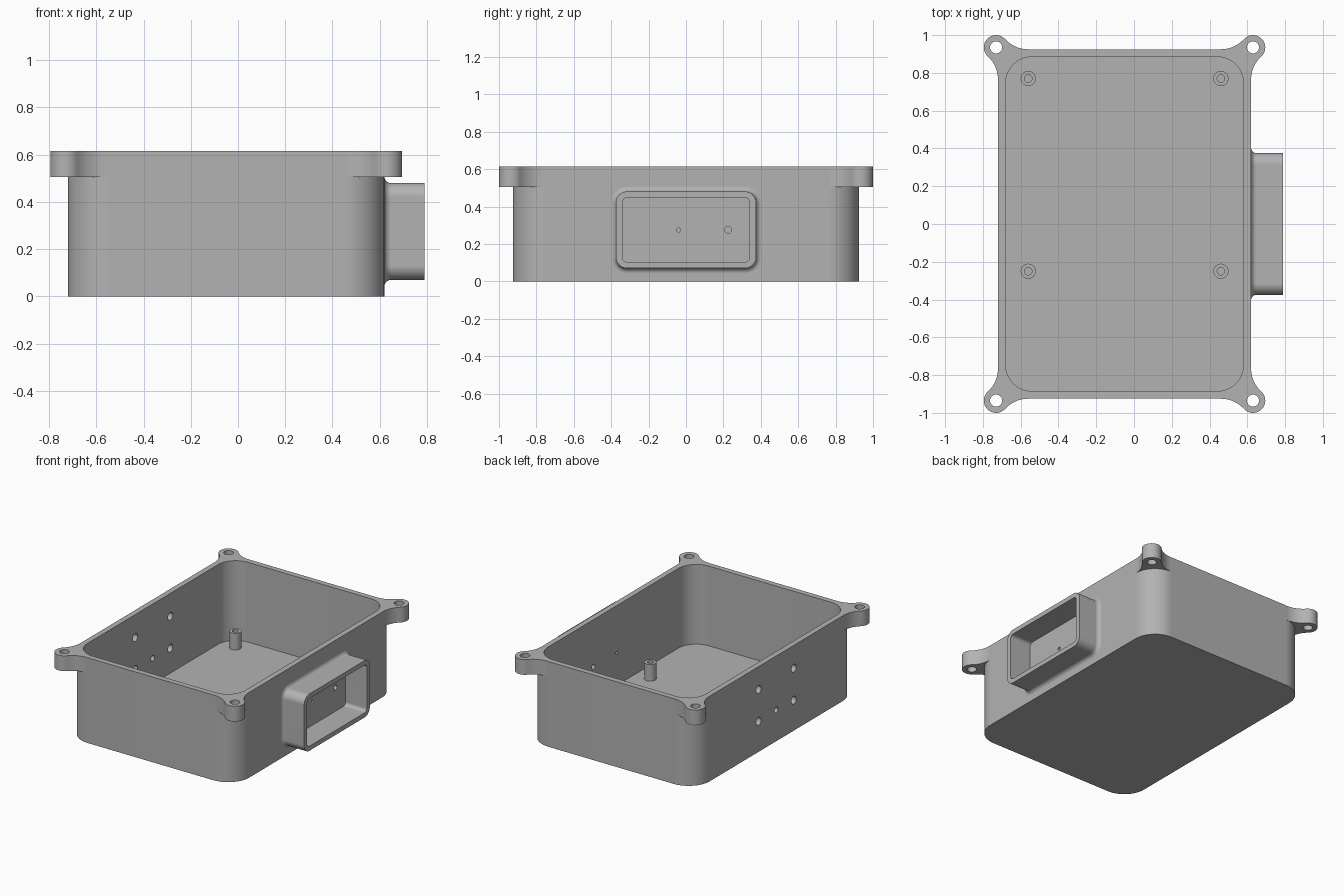
import bpy, bmesh, math

if "Cube" in bpy.data.objects:
    bpy.data.objects.remove(bpy.data.objects["Cube"])

grey = bpy.data.materials.new("plain grey")
grey.use_nodes = True
COLOUR = (0.45, 0.45, 0.45, 1)
grey.diffuse_color = COLOUR
grey.node_tree.nodes["Principled BSDF"].inputs["Base Color"].default_value = COLOUR

# Main dimensions
X0, X1, Y, TOP, WALL = -0.72, 0.62, 0.925, 0.615, 0.04
MID = (X0 + X1) / 2
PORT_Z, PORT_END = 0.275, 0.79


def arc(cx, cy, r, a0, a1, n):
    """Points on an arc, angles in degrees."""
    angles = [math.radians(a0 + (a1 - a0) * i / n) for i in range(n + 1)]
    return [(cx + r * math.cos(a), cy + r * math.sin(a)) for a in angles]


def circle(cx, cy, r):
    return arc(cx, cy, r, 0, 360, 32)[:-1]


def rounded_rect(cx, cy, hw, hh, r, n=12):
    pts = []
    for k, (sx, sy) in enumerate([(1, 1), (-1, 1), (-1, -1), (1, -1)]):
        pts += arc(cx + sx * (hw - r), cy + sy * (hh - r), r, 90 * k, 90 * k + 90, n)
    return pts


def loft(name, sections, axis="z"):
    """Solid through (outline, level) sections stacked along z or x."""
    bm = bmesh.new()
    rings = []
    for outline, level in sections:
        rings.append([bm.verts.new((a, b, level) if axis == "z" else (level, a, b))
                      for a, b in outline])
    for low, high in zip(rings, rings[1:]):
        for i in range(len(low)):
            j = (i + 1) % len(low)
            bm.faces.new((low[i], low[j], high[j], high[i]))
    bm.faces.new(rings[0][::-1])
    bm.faces.new(rings[-1])
    bmesh.ops.recalc_face_normals(bm, faces=bm.faces)
    mesh = bpy.data.meshes.new(name)
    bm.to_mesh(mesh)
    bm.free()
    mesh.materials.append(grey)
    obj = bpy.data.objects.new(name, mesh)
    bpy.context.collection.objects.link(obj)
    return obj


def prism(name, outline, lo, hi, axis="z"):
    return loft(name, [(outline, lo), (outline, hi)], axis)


def combine(target, other, operation):
    """Apply a boolean and remove the helper solid."""
    mod = target.modifiers.new("combine", "BOOLEAN")
    mod.operation, mod.object, mod.solver = operation, other, "EXACT"
    graph = bpy.context.evaluated_depsgraph_get()
    graph.update()
    mesh = bpy.data.meshes.new_from_object(target.evaluated_get(graph))
    target.modifiers.clear()
    target.data = mesh
    bpy.data.objects.remove(other)


# Outer body
box = prism("enclosure_box",
            rounded_rect(MID, 0, (X1 - X0) / 2, Y, 0.17), 0, TOP)

# Mounting ears with concave fillets flowing into the walls
EAR_R, FILLET, REACH, OFF = 0.065, 0.165, 0.16, 0.01
turn = math.degrees(math.atan2(OFF - FILLET, OFF + REACH))
flare = arc(-REACH, FILLET, FILLET, -90, turn, 10)
ear = flare + arc(OFF, OFF, EAR_R, turn + 180, -90 - turn, 24)[1:-1]
ear += [(v, u) for u, v in reversed(flare)] + [(-REACH, -REACH)]
corners = [(sx, sy) for sx in (-1, 1) for sy in (-1, 1)]
for sx, sy in corners:
    wall_x = X1 if sx > 0 else X0
    outline = [(wall_x + sx * u, sy * (Y + v)) for u, v in ear]
    combine(box, prism("ear", outline, 0.505, TOP), "UNION")

# Side port collar, filleted where it meets the wall
BLEND = 0.028


def collar_outline(grow):
    return rounded_rect(0, PORT_Z, 0.375 + grow, 0.205 + grow, 0.06 + grow)


sections = [(collar_outline(BLEND), X1 - 0.02)]
for i in range(9):
    a = math.pi / 2 * i / 8
    sections.append((collar_outline(BLEND * (1 - math.sin(a))),
                     X1 + BLEND * (1 - math.cos(a))))
sections.append((collar_outline(0), PORT_END))
combine(box, loft("port_collar", sections, "x"), "UNION")

# Hollow interior and port recess
cavity = rounded_rect(MID, 0, (X1 - X0) / 2 - WALL, Y - WALL, 0.14)
combine(box, prism("cavity", cavity, WALL, TOP + 0.1), "DIFFERENCE")
recess = rounded_rect(0, PORT_Z, 0.34, 0.172, 0.025, 6)
combine(box, prism("recess", recess, X1, PORT_END + 0.1, "x"), "DIFFERENCE")

# Ear screw holes
for sx, sy in corners:
    x = (X1 if sx > 0 else X0) + sx * OFF
    hole = circle(x, sy * (Y + OFF), 0.032)
    combine(box, prism("ear_hole", hole, 0.4, TOP + 0.1), "DIFFERENCE")

# Holes through the plain side wall, then through the back of the port
for y, z, r in [(-0.2, 0.45, 0.028), (0.2, 0.45, 0.028), (-0.2, 0.22, 0.028),
                (0.2, 0.22, 0.028), (0, 0.225, 0.02)]:
    combine(box, prism("wall_hole", circle(y, z, r), X0 - 0.05, X0 + 0.08, "x"),
            "DIFFERENCE")
for y, r in [(-0.04, 0.011), (0.225, 0.018)]:
    combine(box, prism("port_hole", circle(y, PORT_Z, r), X1 - 0.08, X1 + 0.05, "x"),
            "DIFFERENCE")

# Standoff posts with blind pilot holes
for x in (-0.56, 0.46):
    for y in (-0.25, 0.77):
        combine(box, prism("post", circle(x, y, 0.04), 0.02, 0.16), "UNION")
        combine(box, prism("pilot", circle(x, y, 0.02), 0.05, 0.2), "DIFFERENCE")

# Smooth rounded walls, crisp edges
bpy.ops.object.select_all(action="DESELECT")
box.select_set(True)
bpy.context.view_layer.objects.active = box
bpy.ops.object.shade_smooth_by_angle(angle=math.radians(30))
normals = box.modifiers.new("even_normals", "WEIGHTED_NORMAL")
normals.keep_sharp = True
